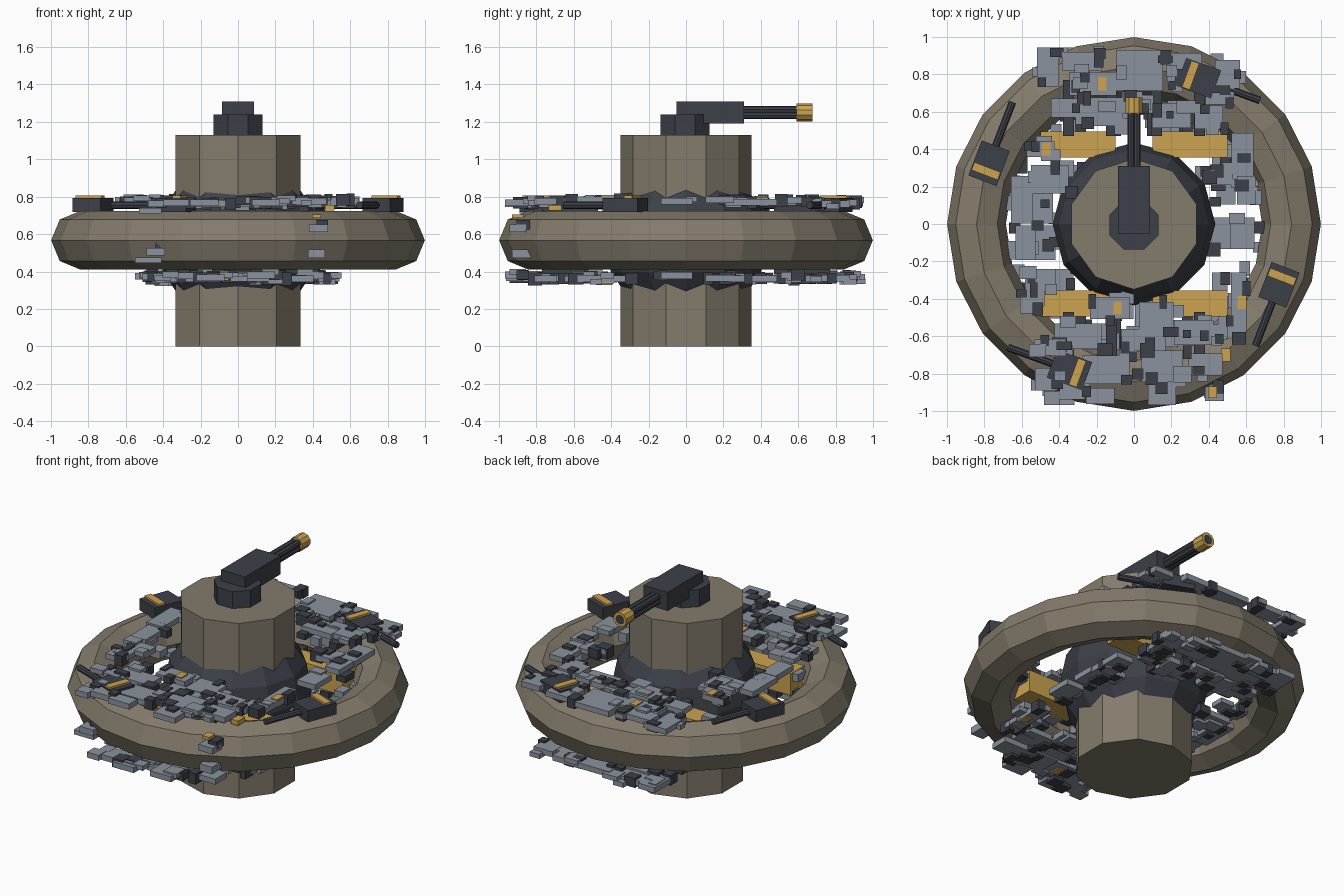
import bpy, math, random
from mathutils import Vector

if "Cube" in bpy.data.objects:
    bpy.data.objects.remove(bpy.data.objects["Cube"])
random.seed(4)


def material(name, rgb):
    m = bpy.data.materials.new(name)
    m.diffuse_color = (*rgb, 1)
    m.use_nodes = True
    m.node_tree.nodes["Principled BSDF"].inputs["Base Color"].default_value = m.diffuse_color
    return m


TAN = material("tan_hull", (.23, .20, .15))
GREY = material("grey_plate", (.26, .29, .34))
DARK = material("dark_metal", (.045, .052, .065))
GOLD = material("gold_trim", (.60, .37, .08))


def finish(name, mat):
    o = bpy.context.object
    o.name = name
    o.data.materials.append(mat)
    return o


def box(name, loc, size, mat, rot=0):
    bpy.ops.mesh.primitive_cube_add(size=1, location=loc, rotation=(0, 0, rot))
    o = finish(name, mat)
    o.scale = size
    return o


def rod(name, a, b, r, n, mat, spin=0):
    a, b = Vector(a), Vector(b)
    bpy.ops.mesh.primitive_cylinder_add(vertices=n, radius=r, depth=(b - a).length,
                                        location=(a + b) / 2)
    o = finish(name, mat)
    d = (b - a).normalized()
    o.rotation_euler = (0, 0, spin) if d.z > .99 else d.to_track_quat('Z', 'Y').to_euler()
    return o


def box_cluster(name, boxes, mat):
    """One mesh made of many axis-aligned boxes (centre, size)."""
    verts, faces = [], []
    for c, s in boxes:
        k = len(verts)
        verts += [tuple(c[i] + s[i] * d[i] / 2 for i in range(3)) for d in
                  ((x, y, z) for z in (-1, 1) for x, y in ((-1, -1), (1, -1), (1, 1), (-1, 1)))]
        faces += [[k + i for i in f] for f in ((3, 2, 1, 0), (4, 5, 6, 7), (0, 1, 5, 4),
                                               (1, 2, 6, 5), (2, 3, 7, 6), (3, 0, 4, 7))]
    me = bpy.data.meshes.new(name)
    me.from_pydata(verts, [], faces)
    me.materials.append(mat)
    bpy.context.collection.objects.link(bpy.data.objects.new(name, me))


# Hub column, inner core and outer ring
rod("hub_column", (0, 0, 0), (0, 0, 1.13), .35, 10, TAN)
bpy.ops.mesh.primitive_uv_sphere_add(segments=12, ring_count=8, radius=.435, location=(0, 0, .565))
finish("hub_core", DARK)
bpy.ops.mesh.primitive_torus_add(major_segments=20, minor_segments=8, major_radius=.842,
                                 minor_radius=.157, location=(0, 0, .567))
finish("outer_ring", TAN)

# Gold struts between hub and ring
for sx in (-1, 1):
    for sy in (-1, 1):
        box("gold_strut", (sx * .3, sy * .425, .57), (.4, .14, .14), GOLD)

# Main gun
rod("gun_mount", (0, -.005, 1.13), (0, -.005, 1.24), .142, 8, DARK, math.pi / 8)
box("gun_housing", (0, .13, 1.25), (.172, .36, .12), DARK)
for i in range(4):
    a = math.pi / 4 + i * math.pi / 2
    x, z = .022 * math.cos(a), 1.25 + .022 * math.sin(a)
    rod("gun_barrel", (x, .3, z), (x, .665, z), .02, 8, DARK)
rod("gun_muzzle", (0, .59, 1.25), (0, .675, 1.25), .047, 10, GOLD)
rod("gun_bore", (0, .66, 1.25), (0, .677, 1.25), .03, 8, DARK)

# Four small turrets on the ring, two opposite pairs
for x, y, deg in ((-.775, .325, 69), (-.345, -.78, 160)):
    for s in (1, -1):
        a = math.radians(deg)
        d = Vector((math.cos(a), math.sin(a), 0)) * s
        c = Vector((x * s, y * s, .755))
        box("turret_body", c, (.20, .16, .075), DARK, a)
        box("turret_stripe", c - d * .045 + Vector((0, 0, .043)), (.045, .15, .015), GOLD, a)
        rod("turret_barrel", c + d * .08, c + d * .35, .02, 8, DARK)

# Armour plates: centre x, centre y, width, depth
back = ((-.46, .84, .14, .25), (-.28, .87, .25, .12), (-.22, .75, .30, .15), (.03, .82, .30, .26),
        (.27, .83, .22, .20), (.50, .80, .16, .18), (-.36, .62, .20, .12), (-.15, .60, .22, .18),
        (.20, .58, .25, .16), (.40, .57, .18, .15), (.45, .68, .16, .10), (.02, .64, .2, .12))
sides = ((-.50, .40, .18, .10), (-.45, .24, .24, .18), (-.60, .13, .14, .30), (-.58, -.10, .13, .22),
         (-.50, -.30, .20, .14), (-.56, -.42, .12, .14), (.58, .36, .14, .30), (.60, .18, .12, .18),
         (.58, -.05, .15, .20), (.56, -.42, .10, .38), (.47, .26, .14, .12))
front = ((-.13, -.45, .25, .14), (.12, -.50, .22, .20), (-.30, -.60, .30, .16), (.05, -.62, .28, .14),
         (.32, -.58, .25, .16), (.50, -.55, .12, .14), (-.45, -.66, .20, .10), (-.15, -.78, .30, .18),
         (.15, -.76, .26, .20), (.38, -.75, .22, .14), (.15, -.90, .18, .16), (-.18, -.92, .18, .10),
         (-.33, -.88, .16, .14), (-.44, -.93, .10, .09))
plates = back + sides + front

for layer, z0, up, sx in (("upper", .772, 1, 1), ("lower", .37, -1, .82)):
    slabs, blocks, trims = [], [], []
    for x, y, w, h in plates:
        x, w, h = x * sx, w * .84, h * .84
        z = z0 + random.uniform(-.012, .012)
        slabs.append(((x, y, z), (w, h, .035)))
        # smaller plates and dark blocks overlapping the edges
        for mat_list, n in ((slabs, 2), (blocks, 2)):
            for _ in range(n):
                px, py = x + random.uniform(-.6, .6) * w, y + random.uniform(-.6, .6) * h
                if abs(px) < .6 * sx + .01 and abs(py) < .92:
                    s, t = random.uniform(.05, .11), random.uniform(.045, .09)
                    if mat_list is slabs:
                        slabs.append(((px, py, z + random.uniform(-.022, .018)), (s, t, .03)))
                    else:
                        blocks.append(((px, py, z), (s * .75, t * .9, random.uniform(.045, .07))))
        if random.random() < .12:
            trims.append(((x + .2 * w, y, z), (.045, .07, .05)))
    # dark underframe tying the plates to the hub and ring
    for x in (-.35, -.12, .12, .35):
        for s in (-1, 1):
            blocks.append(((x * sx, s * .62, z0 - up * .035), (.06, .3, .035)))
    box_cluster(layer + "_plates", slabs, GREY)
    box_cluster(layer + "_machinery", blocks, DARK)
    box_cluster(layer + "_trim", trims, GOLD)

# Loose machinery on the inner wall of the ring
inner = {0: [], 1: []}
for i in range(36):
    a = i * math.tau / 36 + random.uniform(-.05, .05)
    r = random.uniform(.63, .68)
    inner[i % 3 == 0].append(((r * math.cos(a), r * math.sin(a), random.uniform(.47, .70)),
                              (random.uniform(.05, .09), random.uniform(.05, .1), random.uniform(.03, .06))))
box_cluster("inner_wall_plates", inner[0], GREY)
box_cluster("inner_wall_machinery", inner[1], DARK)

# Small fittings on the front of the ring
box_cluster("ring_fittings", [((-.44, -.87, .505), (.1, .1, .04)), ((-.48, -.85, .46), (.14, .08, .03)),
                              ((.43, -.90, .63), (.1, .09, .04)), ((.42, -.88, .495), (.09, .1, .045)),
                              ((-.47, -.83, .725), (.12, .12, .03))], GREY)
box_cluster("ring_fitting_blocks", [((.45, -.87, .65), (.06, .07, .05)), ((-.41, -.85, .54), (.06, .06, .04))], DARK)
box_cluster("ring_fitting_trim", [((.42, -.90, .695), (.05, .06, .02)), ((.49, -.70, .74), (.05, .07, .03))], GOLD)
